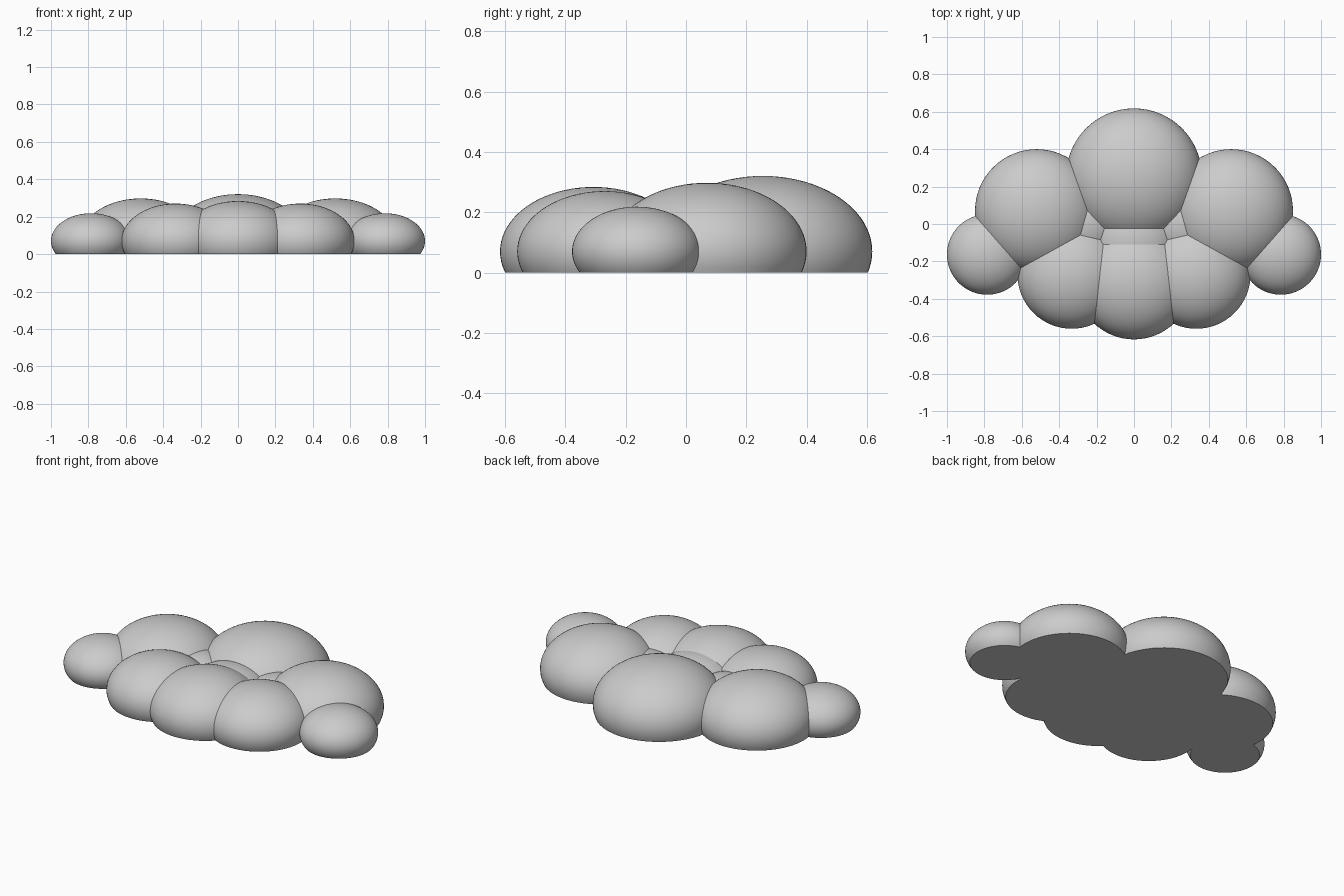
import bpy, bmesh, math
from mathutils import Matrix

cube = bpy.data.objects.get("Cube")
if cube:
    bpy.data.objects.remove(cube, do_unlink=True)

# One soft grey for the whole cloud
GREY = (0.6, 0.6, 0.6, 1.0)
mat = bpy.data.materials.new("soft_grey")
mat.use_nodes = True
mat.diffuse_color = GREY
bsdf = next(n for n in mat.node_tree.nodes if n.type == "BSDF_PRINCIPLED")
bsdf.inputs["Base Color"].default_value = GREY
bsdf.inputs["Roughness"].default_value = 0.8

CENTRE_Z = 0.07
SQUASH = 0.69


def puff(name, x, y, radius):
    """Squashed ball with its underside cut flat on the ground."""
    bm = bmesh.new()
    bmesh.ops.create_uvsphere(bm, u_segments=64, v_segments=40, radius=radius)
    bmesh.ops.transform(bm, verts=bm.verts, matrix=Matrix.Translation((x, y, CENTRE_Z))
                        @ Matrix.Diagonal((1, 1, SQUASH, 1)))
    cut = bmesh.ops.bisect_plane(bm, geom=bm.verts[:] + bm.edges[:] + bm.faces[:],
                                 plane_co=(0, 0, 0), plane_no=(0, 0, 1), clear_inner=True)
    rim = [g for g in cut["geom_cut"] if isinstance(g, bmesh.types.BMEdge)]
    bmesh.ops.contextual_create(bm, geom=rim)
    bmesh.ops.recalc_face_normals(bm, faces=bm.faces[:])
    mesh = bpy.data.meshes.new(name)
    bm.to_mesh(mesh)
    bm.free()
    mesh.materials.append(mat)
    obj = bpy.data.objects.new(name, mesh)
    bpy.context.collection.objects.link(obj)
    bpy.ops.object.select_all(action="DESELECT")
    obj.select_set(True)
    bpy.context.view_layer.objects.active = obj
    bpy.ops.object.shade_smooth_by_angle(angle=math.radians(30))


# Puffs on the centre line
puff("back_puff", 0, 0.255, 0.363)
puff("front_puff", 0, -0.307, 0.31)
puff("middle_puff", 0, -0.09, 0.24)

# Mirrored puffs
for side, s in (("left", 1), ("right", -1)):
    puff(side + "_shoulder_puff", s * 0.52, 0.07, 0.33)
    puff(side + "_front_puff", s * 0.333, -0.27, 0.29)
    puff(side + "_end_puff", s * 0.785, -0.163, 0.215)
    puff(side + "_inner_puff", s * 0.27, 0, 0.203)
